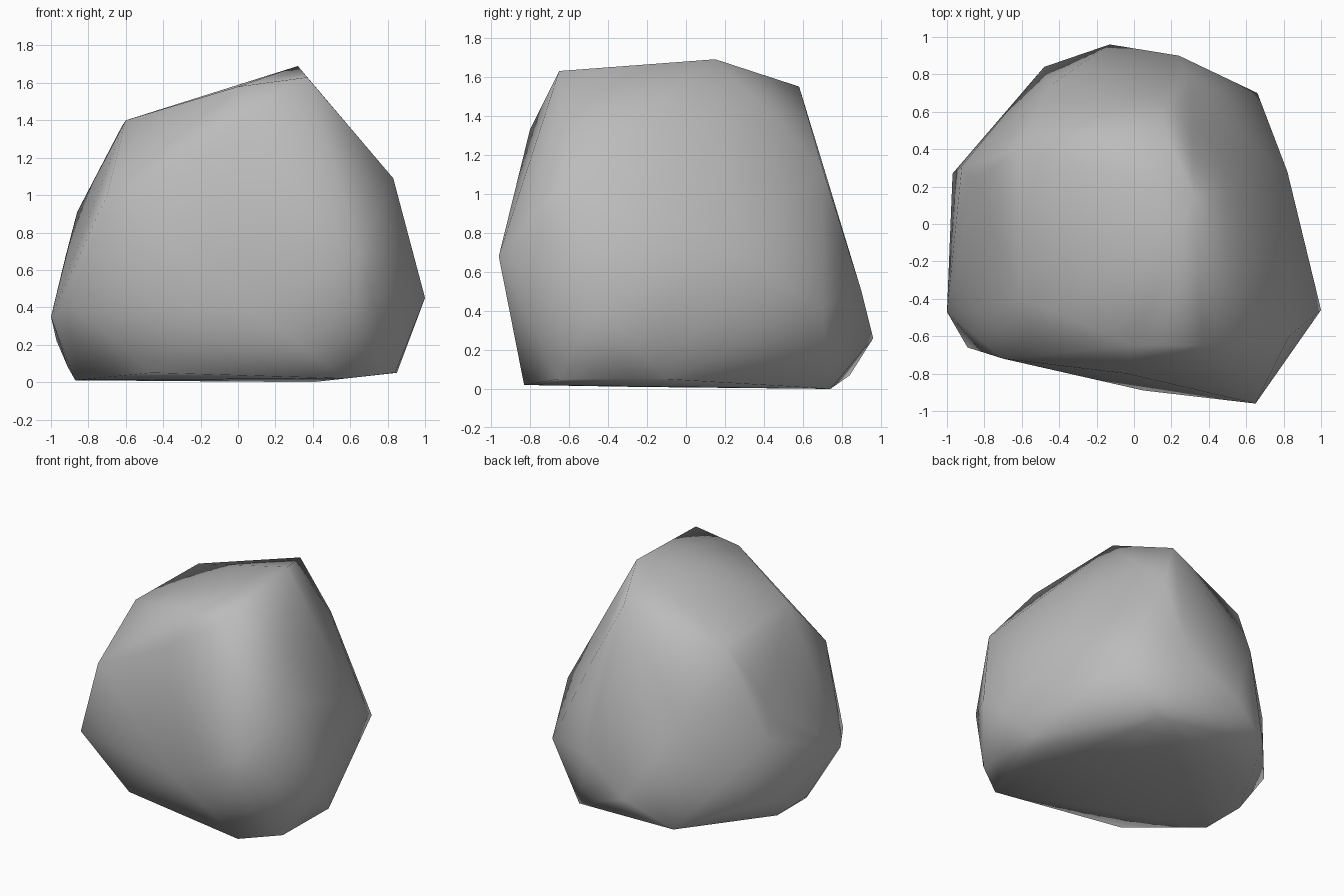
import bpy
import bmesh
from mathutils import Vector

default_cube = bpy.data.objects.get("Cube")
if default_cube:
    bpy.data.objects.remove(default_cube, do_unlink=True)

# Corners of the boulder, grouped from the crown down to the base
crown = [(.32, .15, 1.69), (.37, -.65, 1.63), (0, -.65, 1.58),
         (.13, .58, 1.55), (-.6, -.4, 1.4), (-.62, .4, 1.37)]
shoulder = [(-.04, -.8, 1.33), (.83, -.6, 1.09), (.31, .7, 1.13),
            (-.7, -.72, 1), (-.86, .22, .91), (-.45, .74, .85)]
belly = [(.65, -.96, .68), (1, -.46, .45), (.82, .28, .69), (.66, .7, .42),
         (.24, .9, .5), (-.92, .31, .68), (-1, -.47, .35), (-.89, -.66, .4),
         (.05, -.89, .4)]
skirt = [(-.13, .96, .26), (-.97, .27, .22), (-.48, .84, .07),
         (-.91, -.2, .08), (-.46, -.68, .05)]
base = [(.58, -.83, .02), (.84, -.65, .05), (.85, -.1, .05), (.4, .74, 0),
        (-.87, .12, .01), (-.87, -.24, .01)]


def faceted_hull(corners):
    """Wrap the corners in one convex shell of flat facets."""
    bm = bmesh.new()
    for corner in corners:
        bm.verts.new(corner)
    hull = bmesh.ops.convex_hull(bm, input=bm.verts[:])
    loose = {v for v in hull["geom_interior"] + hull["geom_unused"]
             if isinstance(v, bmesh.types.BMVert)}
    bmesh.ops.delete(bm, geom=list(loose), context="VERTS")
    bmesh.ops.recalc_face_normals(bm, faces=bm.faces[:])
    return bm


def softened_normals(bm, rounds):
    """Average each normal with its neighbours for weathered shading."""
    bm.normal_update()
    bm.verts.index_update()
    normals = [v.normal.copy() for v in bm.verts]
    neighbours = [[e.other_vert(v).index for e in v.link_edges] for v in bm.verts]
    for _ in range(rounds):
        normals = [(n + sum((normals[i] for i in near), Vector())).normalized()
                   for n, near in zip(normals, neighbours)]
    return normals


# Boulder: flat facets, finely divided so the shading blends across the edges
bm = faceted_hull(crown + shoulder + belly + skirt + base)
bmesh.ops.subdivide_edges(bm, edges=bm.edges[:], cuts=5, use_grid_fill=True)
bmesh.ops.triangulate(bm, faces=bm.faces[:])
for face in bm.faces:
    face.smooth = True
normals = softened_normals(bm, rounds=8)

mesh = bpy.data.meshes.new("boulder")
bm.to_mesh(mesh)
bm.free()
mesh.normals_split_custom_set_from_vertices(normals)
boulder = bpy.data.objects.new("boulder", mesh)
bpy.context.collection.objects.link(boulder)

# Plain grey stone
stone = bpy.data.materials.new("grey_stone")
stone.use_nodes = True
grey = (.5, .5, .5, 1)
stone.diffuse_color = grey
stone.node_tree.nodes["Principled BSDF"].inputs["Base Color"].default_value = grey
mesh.materials.append(stone)
